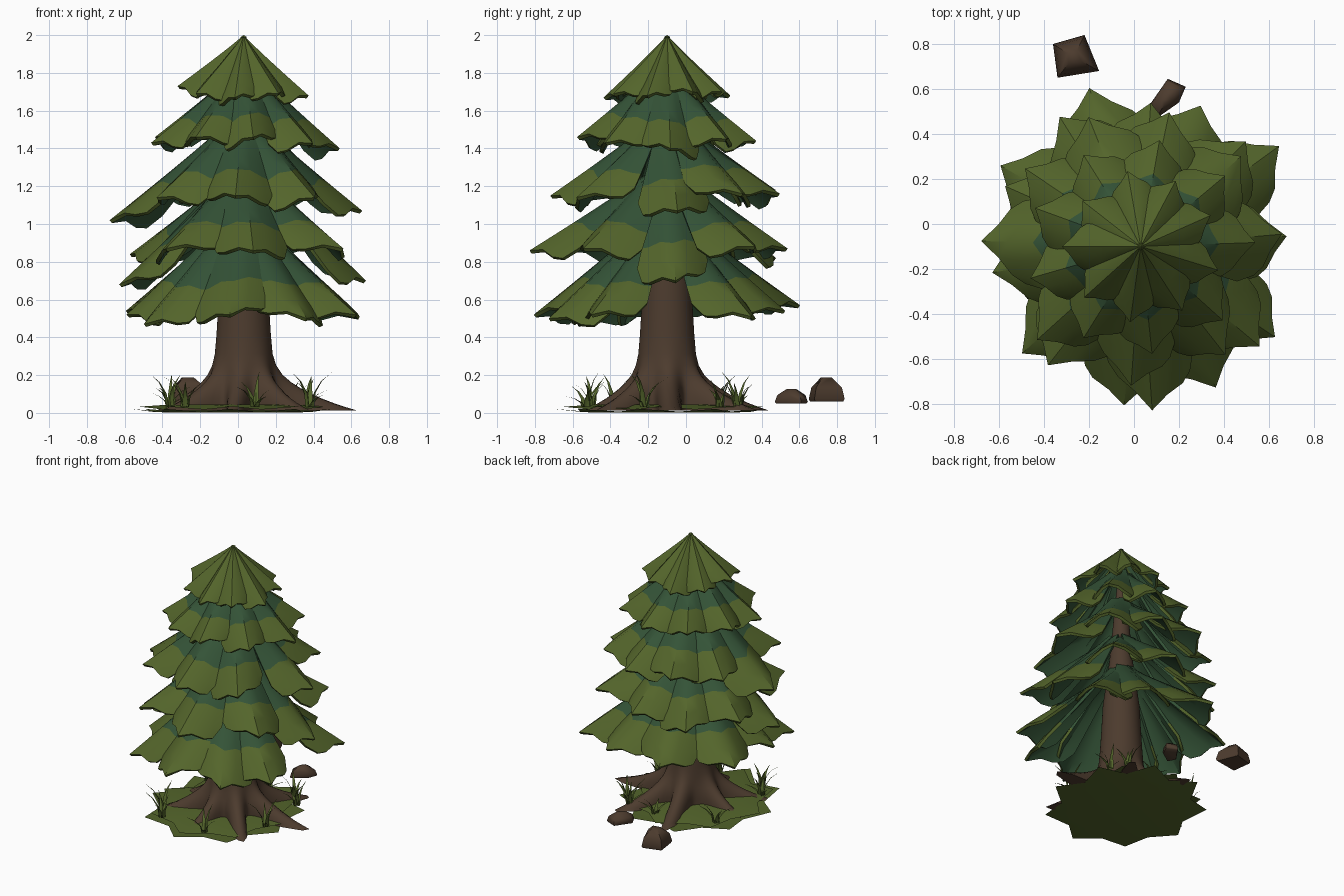
import bpy, bmesh, math, random
from mathutils import Vector

if "Cube" in bpy.data.objects:
    bpy.data.objects.remove(bpy.data.objects["Cube"])

random.seed(4)
CX, CY = 0.03, -0.10            # tree axis


def mat(name, r, g, b):
    m = bpy.data.materials.new(name)
    m.diffuse_color = (r, g, b, 1)
    m.use_nodes = True
    m.node_tree.nodes["Principled BSDF"].inputs["Base Color"].default_value = m.diffuse_color
    return m


LIGHT = mat("light_green", 0.088, 0.130, 0.024)
DARK = mat("dark_green", 0.034, 0.086, 0.038)
BARK = mat("bark_brown", 0.073, 0.044, 0.027)


def finish(bm, name, mats, thick=0.0, angle=40):
    me = bpy.data.meshes.new(name)
    bm.to_mesh(me)
    bm.free()
    ob = bpy.data.objects.new(name, me)
    bpy.context.collection.objects.link(ob)
    for m in mats:
        me.materials.append(m)
    bpy.ops.object.select_all(action='DESELECT')
    ob.select_set(True)
    bpy.context.view_layer.objects.active = ob
    if thick:
        s = ob.modifiers.new("thickness", 'SOLIDIFY')
        s.thickness = thick
        s.offset = -1
        s.material_offset = 1      # underside takes the dark colour
        bpy.ops.object.modifier_apply(modifier=s.name)
    if angle:
        bpy.ops.object.shade_smooth_by_angle(angle=math.radians(angle))
    return ob


def grid(bm, rows, mat_rule=lambda i: 0, closed=False):
    vs = [[bm.verts.new(p) for p in r] for r in rows]
    n = len(vs[0])
    for i in range(len(vs) - 1):
        for j in range(n if closed else n - 1):
            k = (j + 1) % n
            f = bm.faces.new((vs[i][j], vs[i + 1][j], vs[i + 1][k], vs[i][k]))
            f.material_index = mat_rule(i)
    return vs


# One broad arched bough with a pointed tip and drooping side edges
TS = (0, 0.16, 0.32, 0.48, 0.64, 0.82, 1)
US = (-1, -0.8, -0.4, 0, 0.4, 0.8, 1)
LEN = (0.70, 0.79, 0.88, 1, 0.88, 0.79, 0.70)


def bough(bm, ang, r0, z0, r1, z1, half, droop, all_light):
    a = math.radians(ang)
    d = Vector((math.cos(a), math.sin(a), 0))
    side = Vector((-d.y, d.x, 0))
    skew, tilt = random.uniform(-0.05, 0.05), random.uniform(-0.03, 0.03)
    rows = []
    for t in TS:
        row = []
        for u, ln in zip(US, LEN):
            s = t * (ln + skew * u)
            grow = min(1, t / 0.82)
            w = half * (grow if all_light else 0.28 + 0.72 * grow)
            w *= 0.9 if t == 1 else 1
            r = r0 + (r1 - r0) * s
            z = z0 + (z1 - z0) * s ** 0.95
            z -= (droop * abs(u) ** 1.5 + tilt * u) * min(1, t * 1.25)
            row.append(Vector((CX, CY, z)) + d * r + side * (u * w))
        rows.append(row)
    grid(bm, rows, lambda i: 0 if all_light or i >= 4 else 1)


def tier(name, z0, r0, half, droop, blades, all_light=False):
    bm = bmesh.new()
    for ang, r1, z1 in blades:
        bough(bm, ang, r0, z0 + random.uniform(-0.02, 0.02) * (not all_light), r1, z1,
              half * random.uniform(0.95, 1.08), droop, all_light)
    return finish(bm, name, [LIGHT, DARK], 0.02)


tier("top_boughs", 2.0, 0.0, 0.112, 0.11,
     [(-17, 0.36, 1.68), (24, 0.34, 1.70), (62, 0.33, 1.70), (100, 0.34, 1.68),
      (142, 0.33, 1.70), (180, 0.35, 1.73), (222, 0.34, 1.69), (262, 0.34, 1.67),
      (303, 0.34, 1.69)], True)
tier("upper_boughs", 1.80, 0.06, 0.155, 0.14,
     [(2, 0.51, 1.40), (40, 0.49, 1.45), (80, 0.48, 1.44), (122, 0.48, 1.46),
      (160, 0.50, 1.46), (196, 0.51, 1.43), (238, 0.48, 1.46), (276, 0.48, 1.46),
      (318, 0.49, 1.43)])
tier("middle_boughs", 1.56, 0.07, 0.19, 0.15,
     [(5, 0.63, 1.07), (42, 0.60, 1.16), (78, 0.61, 1.16), (112, 0.62, 1.18),
      (146, 0.62, 1.16), (178, 0.71, 1.02), (222, 0.62, 1.14), (266, 0.62, 1.15),
      (308, 0.61, 1.14)])
tier("lower_boughs", 1.27, 0.08, 0.195, 0.15,
     [(4, 0.65, 0.70), (45, 0.66, 0.88), (86, 0.64, 0.87), (122, 0.68, 0.82),
      (156, 0.66, 0.84), (190, 0.67, 0.68), (232, 0.67, 0.87), (274, 0.73, 0.86),
      (320, 0.69, 0.87)])
tier("bottom_boughs", 1.02, 0.09, 0.205, 0.15,
     [(36, 0.76, 0.51), (67, 0.68, 0.54), (108, 0.74, 0.57), (150, 0.72, 0.54),
      (190, 0.63, 0.52), (222, 0.71, 0.47), (264, 0.71, 0.52), (298, 0.71, 0.50),
      (326, 0.72, 0.52)])

# Trunk with root flare: radius grows along root directions near the ground
ROOTS = [(3, 0.42), (58, 0.38), (106, 0.38), (172, 0.28),
         (213, 0.34), (262, 0.26), (312, 0.33)]
PROFILE = [(0, 0.19), (0.1, 0.18), (0.2, 0.16), (0.35, 0.147), (0.55, 0.135),
           (0.75, 0.125), (1.1, 0.08), (1.8, 0.02)]


def trunk_radius(z):
    for (a, ra), (b, rb) in zip(PROFILE, PROFILE[1:]):
        if z <= b:
            return ra + (rb - ra) * (z - a) / (b - a)


bm = bmesh.new()
N = 84
rows = []
for z in (1.8, 1.4, 1.1, 0.75, 0.55, 0.4, 0.3, 0.24, 0.19, 0.15, 0.12, 0.09, 0.065, 0.04, 0.02, 0):
    f = max(0, 1 - z / 0.36) ** 3
    ring = []
    for j in range(N):
        a = 2 * math.pi * j / N
        r = trunk_radius(z)
        for ang, ln in ROOTS:
            d = math.remainder(a - math.radians(ang), 2 * math.pi)
            r += ln * f * math.exp(-(d / (0.18 + 0.7 * z)) ** 2)
        ring.append((CX + r * math.cos(a), CY + r * math.sin(a), z + 0.012))
    rows.append(ring)
vs = grid(bm, rows, closed=True)
bm.faces.new(vs[-1][::-1])
bm.faces.new(vs[0])
bmesh.ops.recalc_face_normals(bm, faces=bm.faces)
finish(bm, "trunk_and_roots", [BARK], angle=60)


# Leafy ground patch: two overlapping ragged stars, the lower one under the roots
def patch(name, n, turn, scale, z_mid, z_rim):
    bm = bmesh.new()
    rows = []
    for k, zz in ((0.02, z_mid), (0.65, z_mid), (1, z_rim)):
        ring = []
        for j in range(n * 2):
            a = 2 * math.pi * j / (n * 2) + turn
            r = scale * k * (1 if j % 2 or k < 1 else 0.8)
            ring.append((-0.03 + r * math.cos(a) * 0.93, -0.12 + r * math.sin(a),
                         zz + (0.015 if j % 2 and k > 0.8 else 0)))
        rows.append(ring)
    vs = grid(bm, rows, closed=True)
    bm.faces.new(vs[0])
    bmesh.ops.recalc_face_normals(bm, faces=bm.faces)
    if sum(f.normal.z for f in bm.faces) < 0:
        bmesh.ops.reverse_faces(bm, faces=bm.faces)
    finish(bm, name, [LIGHT], 0, 25)


patch("ground_leaves_low", 9, 0.15, 0.58, 0.002, 0.006)
patch("ground_leaves_high", 8, 0.4, 0.53, 0.045, 0.018)

# Grass tufts: thin curved blades
bm = bmesh.new()
for x, y in ((-0.36, -0.38), (-0.28, -0.50), (0.09, -0.53), (0.36, 0.18),
             (0.28, 0.27), (-0.36, 0.16), (0.06, 0.28), (0.38, -0.22)):
    for i in range(5):
        a = i * 1.26 + random.uniform(-0.4, 0.4)
        d = Vector((math.cos(a), math.sin(a), 0))
        s = Vector((-d.y, d.x, 0)) * 0.018
        h, out = random.uniform(0.05, 0.19), random.uniform(0.05, 0.12)
        rows = []
        for t in (0, 0.35, 0.7, 1):
            c = Vector((x, y, 0.03 + h * t * (1.3 - 0.3 * t))) + d * (0.015 + out * t * t)
            w = s * (1.02 - t)
            rows.append([c - w, c - d * 0.006 * (1 - t), c + w])
        grid(bm, rows)
finish(bm, "grass_tufts", [LIGHT], 0, 30)


# Chunky rocks: hull of an outline, a broad shoulder, a blunt top and underside
def rock(name, outline, z0, z1):
    bm = bmesh.new()
    c = sum((Vector((x, y, 0)) for x, y in outline), Vector()) / len(outline)
    for x, y in outline:
        p = Vector((x, y, 0))
        for k, f in ((0.92, 0), (1, 0.1), (0.85, 0.55), (0.3, 0.95)):
            bm.verts.new(c + (p - c) * k + Vector((0, 0, z0 + (z1 - z0) * f)))
    bmesh.ops.convex_hull(bm, input=bm.verts)
    bmesh.ops.recalc_face_normals(bm, faces=bm.faces)
    finish(bm, name, [BARK], angle=60)


rock("large_rock", [(-0.36, 0.80), (-0.22, 0.84), (-0.155, 0.68), (-0.34, 0.65)], 0.06, 0.195)
rock("small_rock", [(0.07, 0.53), (0.15, 0.645), (0.23, 0.61), (0.20, 0.54), (0.10, 0.47)], 0.05, 0.13)
